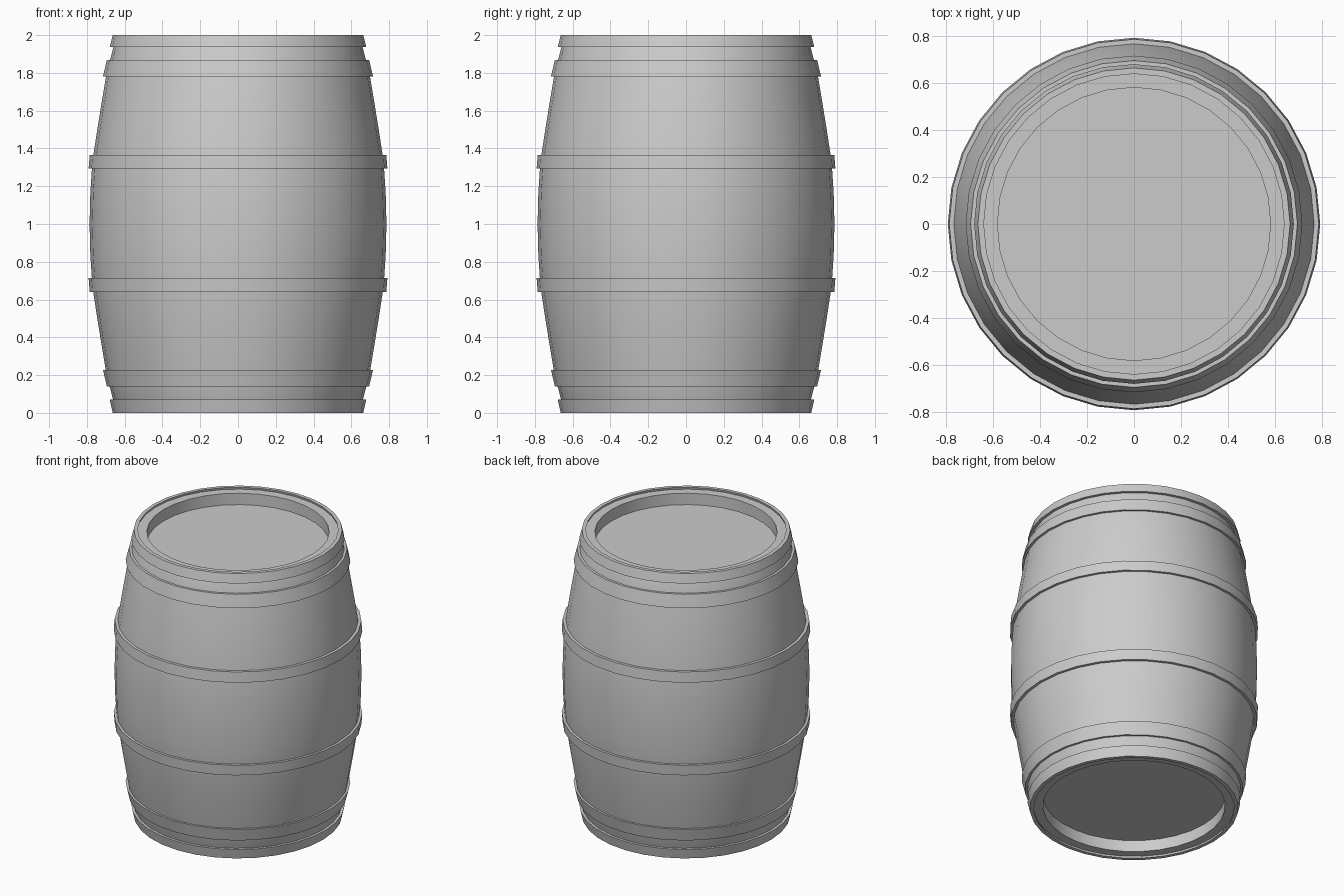
import bpy, bmesh, math

if "Cube" in bpy.data.objects:
    bpy.data.objects.remove(bpy.data.objects["Cube"])

SIDES = 32

grey = bpy.data.materials.new("plain_grey")
grey.diffuse_color = (0.6, 0.6, 0.6, 1.0)
grey.use_nodes = True
grey.node_tree.nodes["Principled BSDF"].inputs["Base Color"].default_value = grey.diffuse_color


def lathe(name, profile, closed=False):
    """Revolve (radius, z) points around z; a zero radius becomes a pole."""
    bm = bmesh.new()
    rings = []
    for r, z in profile:
        if r == 0:
            rings.append([bm.verts.new((0, 0, z))] * SIDES)
        else:
            rings.append([bm.verts.new((r * math.cos(2 * math.pi * i / SIDES),
                                        r * math.sin(2 * math.pi * i / SIDES), z))
                          for i in range(SIDES)])
    pairs = list(zip(rings, rings[1:]))
    if closed:
        pairs.append((rings[-1], rings[0]))
    for a, b in pairs:
        for i in range(SIDES):
            j = (i + 1) % SIDES
            bm.faces.new(list(dict.fromkeys((a[i], a[j], b[j], b[i]))))
    bmesh.ops.recalc_face_normals(bm, faces=bm.faces)
    mesh = bpy.data.meshes.new(name)
    bm.to_mesh(mesh)
    bm.free()
    mesh.materials.append(grey)
    obj = bpy.data.objects.new(name, mesh)
    bpy.context.collection.objects.link(obj)
    bpy.ops.object.select_all(action='DESELECT')
    obj.select_set(True)
    bpy.context.view_layer.objects.active = obj
    bpy.ops.object.shade_smooth_by_angle(angle=math.radians(30))
    return obj


# Barrel body: recessed head, rim and bulging staves, mirrored about z = 1
upper = [(0.782, 1.16), (0.771, 1.33), (0.742, 1.52), (0.699, 1.78),
         (0.677, 1.87), (0.660, 1.935), (0.642, 1.985),
         (0.58, 1.985), (0.58, 1.905), (0, 1.905)]
lower = [(r, 2 - z) for r, z in reversed(upper)]
lathe("barrel_body", lower + [(0.786, 1.0)] + upper)

# Hoops: name, bottom z, top z, outer radius at bottom and top
hoops = [("bottom_rim_hoop", 0.0, 0.07, 0.663, 0.679),
         ("lower_quarter_hoop", 0.14, 0.228, 0.694, 0.715),
         ("lower_middle_hoop", 0.64, 0.713, 0.785, 0.791),
         ("upper_middle_hoop", 1.293, 1.366, 0.791, 0.785),
         ("upper_quarter_hoop", 1.781, 1.869, 0.715, 0.694),
         ("top_rim_hoop", 1.937, 2.0, 0.679, 0.663)]
for name, z0, z1, r0, r1 in hoops:
    t = 0.025
    lathe(name, [(r0 - t, z0), (r0, z0), (r1, z1), (r1 - t, z1)], closed=True)
